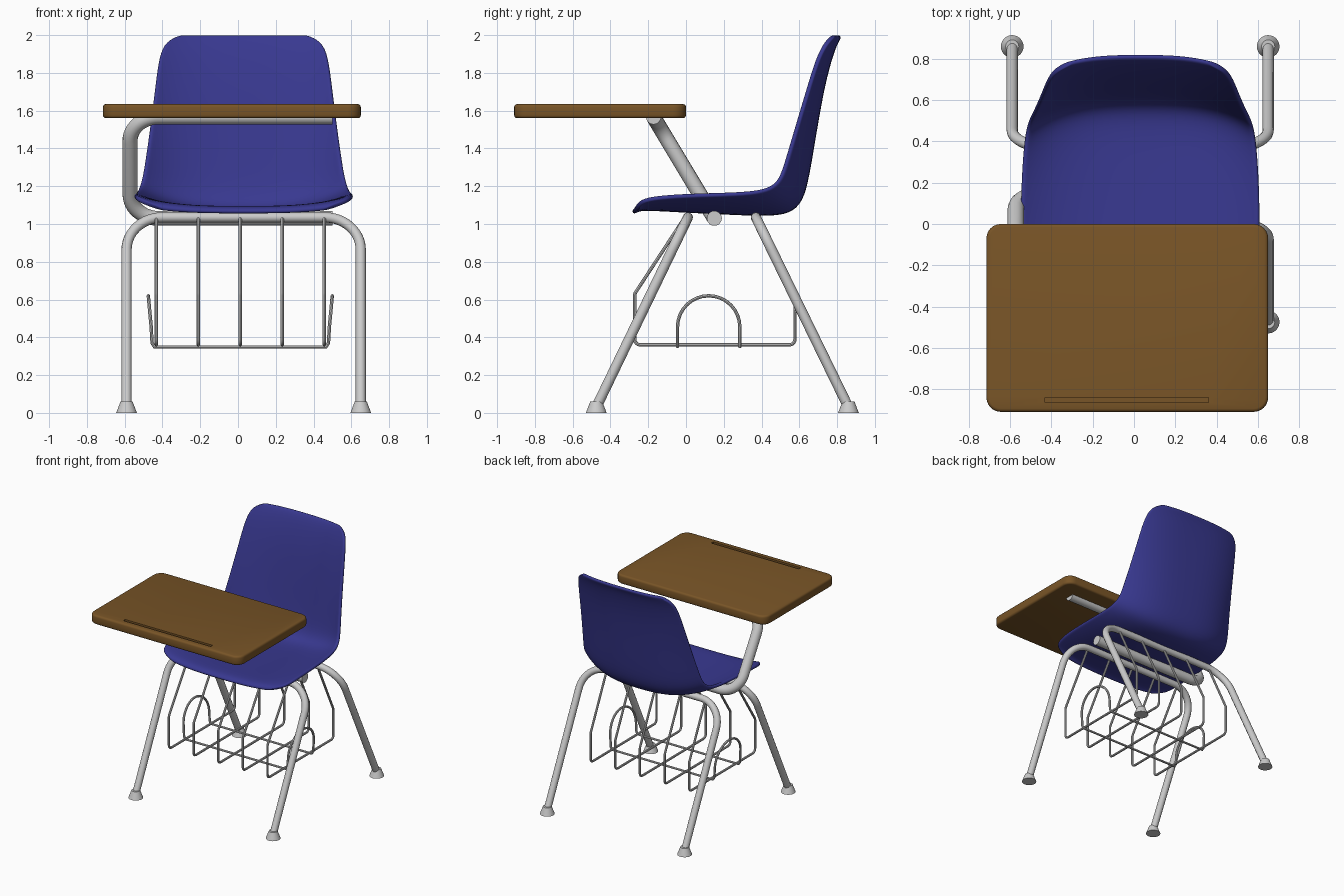
import bpy, bmesh
from math import pi, sin, cos, tan
from mathutils import Vector

if "Cube" in bpy.data.objects:
    bpy.data.objects.remove(bpy.data.objects["Cube"])

CX = 0.03  # the chair is slightly off-centre because of the desk arm


def material(name, rgb):
    m = bpy.data.materials.new(name)
    m.diffuse_color = (*rgb, 1)
    m.use_nodes = True
    m.node_tree.nodes["Principled BSDF"].inputs["Base Color"].default_value = m.diffuse_color
    return m


BLUE = material("blue_plastic", (0.04, 0.04, 0.28))
WOOD = material("brown_laminate", (0.19, 0.09, 0.02))


def add_mesh(name, bm, mat=None):
    me = bpy.data.meshes.new(name)
    bm.to_mesh(me)
    bm.free()
    ob = bpy.data.objects.new(name, me)
    bpy.context.collection.objects.link(ob)
    if mat:
        me.materials.append(mat)
    return ob


def finish(ob, angle=40):
    # apply modifiers / convert curves, then smooth
    bpy.ops.object.select_all(action='DESELECT')
    ob.select_set(True)
    bpy.context.view_layer.objects.active = ob
    bpy.ops.object.convert(target='MESH')
    bpy.ops.object.shade_smooth_by_angle(angle=angle * pi / 180)


def fillet(pts, radius, steps=8):
    # round the inner corners of a polyline
    pts = [Vector(p) for p in pts]
    out = [pts[0]]
    for a, b, c in zip(pts, pts[1:], pts[2:]):
        d1, d2 = (a - b).normalized(), (c - b).normalized()
        half = d1.angle(d2) / 2
        t = radius / tan(half)
        centre = b + (d1 + d2).normalized() * (radius / sin(half))
        s, e = b + d1 * t - centre, b + d2 * t - centre
        ang = s.angle(e)
        for i in range(steps + 1):
            k = i / steps
            out.append(centre + (s * sin((1 - k) * ang) + e * sin(k * ang)) / sin(ang))
    return out + [pts[-1]]


def tube(name, pts, r, cyclic=False, res=4):
    cu = bpy.data.curves.new(name, 'CURVE')
    cu.dimensions = '3D'
    cu.bevel_depth = r
    cu.bevel_resolution = res
    cu.use_fill_caps = True
    sp = cu.splines.new('POLY')
    sp.points.add(len(pts) - 1)
    for p, q in zip(sp.points, pts):
        p.co = (*q, 1)
    sp.use_cyclic_u = cyclic
    ob = bpy.data.objects.new(name, cu)
    bpy.context.collection.objects.link(ob)
    finish(ob)
    return ob


# seat shell rows: centre y, z, edge y, z, half width
rows = [
    (-0.290, 1.070, -0.275, 1.080, 0.43), (-0.262, 1.092, -0.250, 1.125, 0.53),
    (-0.200, 1.097, -0.190, 1.150, 0.570), (0.00, 1.085, 0.00, 1.165, 0.575),
    (0.25, 1.073, 0.22, 1.170, 0.568), (0.42, 1.066, 0.38, 1.180, 0.555),
    (0.54, 1.074, 0.455, 1.205, 0.54), (0.598, 1.13, 0.492, 1.25, 0.525),
    (0.628, 1.25, 0.518, 1.33, 0.512), (0.668, 1.50, 0.572, 1.51, 0.487),
    (0.712, 1.75, 0.642, 1.74, 0.460), (0.757, 1.91, 0.688, 1.89, 0.442),
    (0.785, 1.978, 0.735, 1.972, 0.41), (0.805, 2.005, 0.772, 2.003, 0.33),
]
us = [0, 0.3, 0.55, 0.75, 0.88, 0.96, 1]
us = [-u for u in us[:0:-1]] + us
bm = bmesh.new()
grid = []
for cy, cz, ey, ez, w in rows:
    grid.append([bm.verts.new((CX + w * u, cy + (ey - cy) * abs(u) ** 3,
                               cz + (ez - cz) * abs(u) ** 3)) for u in us])
for r0, r1 in zip(grid, grid[1:]):
    for j in range(len(us) - 1):
        bm.faces.new((r0[j], r0[j + 1], r1[j + 1], r1[j]))
seat = add_mesh("seat_shell", bm, BLUE)
sol = seat.modifiers.new("thickness", 'SOLIDIFY')
sol.thickness = 0.026
sol.offset = -1
sub = seat.modifiers.new("smooth", 'SUBSURF')
sub.levels = 2
finish(seat, 60)

# desk top with rounded corners, soft rim and a pencil groove
bm = bmesh.new()
bmesh.ops.create_cube(bm, size=1)
for v in bm.verts:
    v.co = Vector((v.co.x * 1.365 - 0.0325, v.co.y * 0.91 - 0.455, v.co.z * 0.075 + 1.5975))
upright = [e for e in bm.edges if abs(e.verts[0].co.z - e.verts[1].co.z) > 0.01]
bmesh.ops.bevel(bm, geom=upright, offset=0.07, segments=6, profile=0.5, affect='EDGES')
rim = [e for e in bm.edges if abs(e.verts[0].co.z - e.verts[1].co.z) < 0.001]
bmesh.ops.bevel(bm, geom=rim, offset=0.016, segments=3, profile=0.5, affect='EDGES')
desk = add_mesh("desk_top", bm, WOOD)
bm = bmesh.new()
bmesh.ops.create_cube(bm, size=1)
for v in bm.verts:
    v.co = Vector((v.co.x * 0.79 - 0.035, v.co.y * 0.025 - 0.853, v.co.z * 0.04 + 1.635))
cutter = add_mesh("groove_cutter", bm)
cut = desk.modifiers.new("groove", 'BOOLEAN')
cut.operation = 'DIFFERENCE'
cut.solver = 'EXACT'
cut.object = cutter
finish(desk)
bpy.data.objects.remove(cutter)

# bent-tube leg frames and flared feet
for name, foot_y, top_y in (("front", -0.475, 0.01), ("back", 0.86, 0.37)):
    lo, hi = 0.03, 1.035
    xl, xr = CX - 0.62, CX + 0.62
    path = fillet([(xl, foot_y, lo), (xl, top_y, hi), (xr, top_y, hi), (xr, foot_y, lo)], 0.19, 12)
    tube(name + "_leg_frame", path, 0.027)
    for side, x in (("left", xl), ("right", xr)):
        bm = bmesh.new()
        bmesh.ops.create_cone(bm, cap_ends=True, segments=24, radius1=0.055, radius2=0.032, depth=0.06)
        bmesh.ops.translate(bm, verts=bm.verts, vec=(x, foot_y, 0.03))
        finish(add_mesh(f"{name}_{side}_foot", bm))

# desk arm: sideways U from under the seat to under the desk
arm = [(0.5, 0.15, 1.03), (-0.572, 0.15, 1.03), (-0.572, -0.172, 1.567), (0.5, -0.172, 1.567)]
tube("desk_arm", fillet(arm, 0.15, 12), 0.04, res=5)

# book basket: lengthwise wires hung from the leg frames
for i in range(5):
    x = 0.012 + (i - 2) * 0.2225
    wire = fillet([(x, -0.01, 1.03), (x, -0.272, 0.63), (x, -0.272, 0.36),
                   (x, 0.577, 0.36), (x, 0.577, 0.60), (x, 0.37, 1.03)], 0.03, 4)
    tube(f"basket_wire_{i + 1}", wire, 0.009, res=2)

# basket cross wire: closed loop with an arch on each side
half = [(0, 0.285)] + [(1, 0.12 + 0.165 * cos(a * pi / 16), 0.455 + 0.165 * sin(a * pi / 16))
                       for a in range(17)]
loop = []
for s in (1, -1):
    side = [(0.012 + s * 0.455, -0.045 if s < 0 else 0.285, 0.35),
            (0.012 + s * 0.467, -0.045 if s < 0 else 0.285, 0.37)]
    for _, y, z in half[1:]:
        side.append((0.012 + s * (0.462 + 0.025 * (z - 0.35) / 0.27),
                     y if s > 0 else 0.24 - y, z))
    y_end = -0.045 if s > 0 else 0.285
    side += [(0.012 + s * 0.467, y_end, 0.37), (0.012 + s * 0.455, y_end, 0.35)]
    loop += side
tube("basket_cross_wire", loop, 0.009, cyclic=True, res=2)
